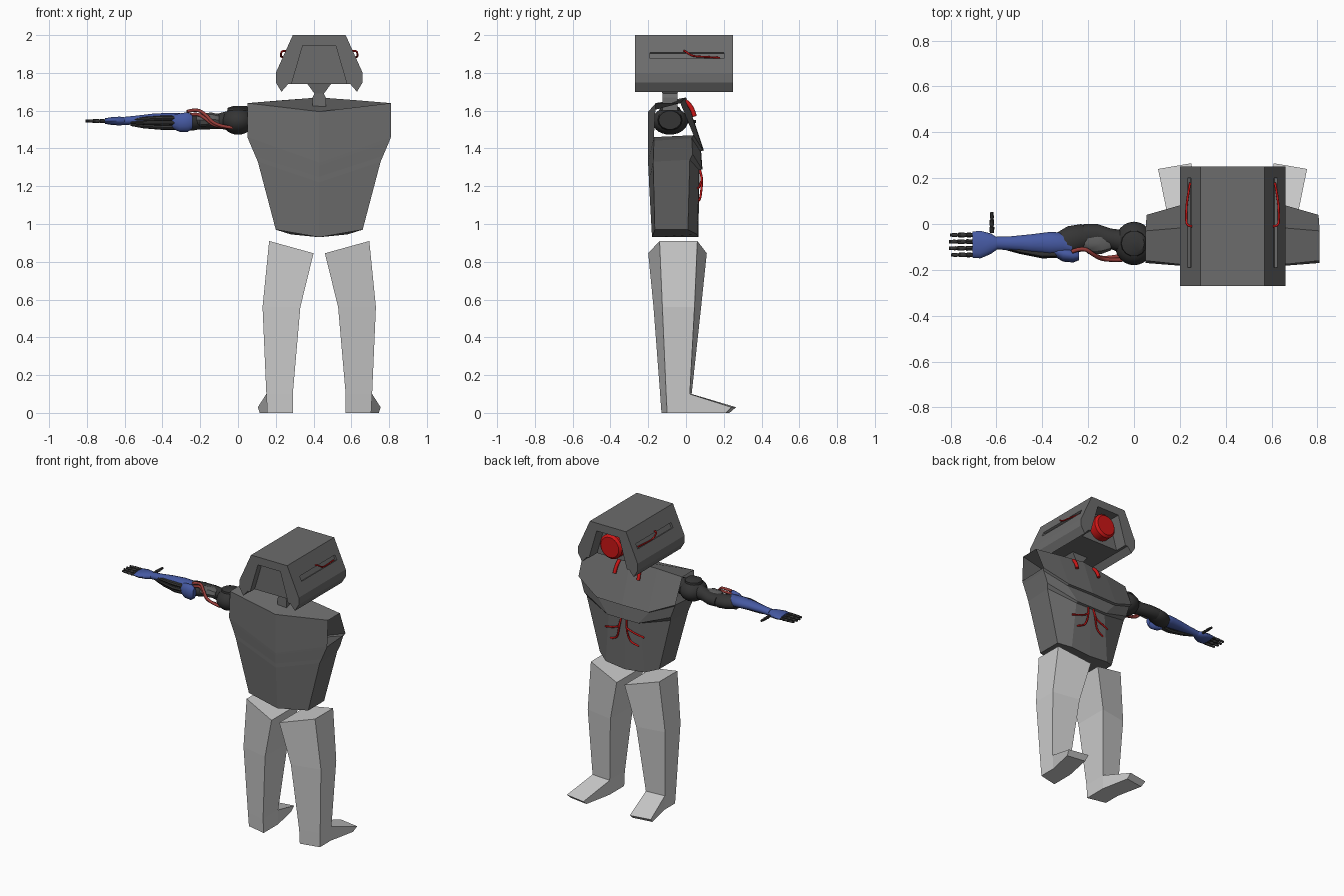
import bpy, bmesh, math

if "Cube" in bpy.data.objects:
    bpy.data.objects.remove(bpy.data.objects["Cube"])

MID = 0.43  # centre line of head, torso and legs


def material(name, r, g, b):
    m = bpy.data.materials.new(name)
    m.use_nodes = True
    m.diffuse_color = (r, g, b, 1)
    m.node_tree.nodes["Principled BSDF"].inputs["Base Color"].default_value = (r, g, b, 1)
    return m


ARMOUR = material("armour grey", 0.15, 0.15, 0.15)
PALE = material("pale grey", 0.6, 0.6, 0.6)
BLACK = material("joint black", 0.035, 0.035, 0.035)
STEEL = material("steel grey", 0.11, 0.11, 0.11)
BLUE = material("blue plating", 0.06, 0.1, 0.36)
RED = material("signal red", 0.6, 0.008, 0.008)
CABLE = material("dull red cable", 0.3, 0.045, 0.04)


def link(name, data, mat, x=0.0):
    data.materials.append(mat)
    ob = bpy.data.objects.new(name, data)
    ob.location.x = x
    bpy.context.collection.objects.link(ob)
    return ob


def loft(name, rows, mat, x=0.0, skip=(), caps=None, smooth=False):
    """Skin closed rows of points; skip lists (row, side) gaps."""
    bm = bmesh.new()
    n = len(rows[0])
    grid = [[bm.verts.new(p) for p in row] for row in rows]
    for i in range(len(rows) - 1):
        for j in range(n):
            if (i, j) not in skip:
                k = (j + 1) % n
                bm.faces.new((grid[i][j], grid[i][k], grid[i + 1][k], grid[i + 1][j]))
    for cap in caps or [range(n)]:
        bm.faces.new([grid[0][j] for j in cap])
        bm.faces.new([grid[-1][j] for j in cap])
    bmesh.ops.recalc_face_normals(bm, faces=bm.faces)
    me = bpy.data.meshes.new(name)
    bm.to_mesh(me)
    bm.free()
    if smooth:
        me.shade_smooth()
        me.set_sharp_from_angle(angle=math.radians(40))
    return link(name, me, mat, x)


def limb(name, stations, mat, axis=0, n=14):
    """Round part: stations are (position on axis, centre a, centre b, radius a, radius b)."""
    rows = []
    for t, a, b, ra, rb in stations:
        row = []
        for k in range(n):
            w = math.tau * k / n
            p = [a + ra * math.cos(w), b + rb * math.sin(w)]
            p.insert(axis, t)
            row.append(p)
        rows.append(row)
    return loft(name, rows, mat, smooth=True)


def tube(name, pts, r, mat, x=0.0):
    cu = bpy.data.curves.new(name, "CURVE")
    cu.dimensions = "3D"
    cu.bevel_depth, cu.bevel_resolution, cu.resolution_u = r, 2, 6
    cu.use_fill_caps = True
    s = cu.splines.new("NURBS")
    s.points.add(len(pts) - 1)
    for p, co in zip(s.points, pts):
        p.co = (*co, 1)
    s.order_u, s.use_endpoint_u = 3, True
    return link(name, cu, mat, x)


def prism(name, profile, y0, y1, mat):
    return loft(name, [[(u, y, z) for u, z in profile] for y in (y0, y1)], mat, MID)


def mirror(ob):
    ob.modifiers.new("Mirror", "MIRROR").use_mirror_merge = False


def both(half):
    """Complete a half profile with its mirror image."""
    return half + [(-u, z) for u, z in reversed(half)]


# Torso: hollow shell, open at the shoulders
# each row: front centre, front mid, front outer, back outer, back centre
half_rows = [
    [(0, 0, 1.67), (.2, -.015, 1.655), (.38, -.03, 1.64), (.38, -.16, 1.64), (0, -.2, 1.595)],
    [(0, .095, 1.39), (.2, .09, 1.39), (.375, .04, 1.47), (.38, -.17, 1.46), (0, -.2, 1.325)],
    [(0, .08, 1.385), (.2, .075, 1.385), (.365, .03, 1.455), (.372, -.17, 1.44), (0, -.2, 1.31)],
    [(0, .087, 1.29), (.12, .085, 1.29), (.335, .035, 1.37), (.338, -.172, 1.36), (0, -.197, 1.25)],
    [(0, .072, 1.285), (.12, .07, 1.285), (.325, .02, 1.34), (.325, -.174, 1.33), (0, -.196, 1.22)],
    [(0, .065, .93), (.15, .06, .945), (.23, .01, .97), (.23, -.165, .97), (0, -.18, .93)],
]
rows = [h + [(-u, y, z) for u, y, z in h[3:0:-1]] for h in half_rows]
loft("torso", rows, ARMOUR, MID, skip=((0, 2), (0, 5)), caps=[(0, 1, 2, 3, 4), (4, 5, 6, 7, 0)])

# Head: prism with a recess at each end and a slot along each side
head = prism("head", both([(.14, 2), (.23, 1.8), (.23, 1.75), (.2, 1.7), (.165, 1.74)]), -.27, .25, ARMOUR)
recess = both([(.087, 1.945), (.153, 1.72)])
cutters = [prism("back_recess_cutter", recess, -.3, -.22, ARMOUR),
           prism("front_recess_cutter", recess, .16, .3, ARMOUR)]
for side in (1, -1):
    slot = [(side * (.19 - .41 * t + .91 * d), 1.892 + .91 * t + .41 * d)
            for t, d in ((-.018, -.015), (.018, -.015), (.018, .02), (-.018, .02))]
    cutters.append(prism("slot_cutter", slot, -.19, .2, ARMOUR))
for c in cutters:
    c.hide_render = True
    mod = head.modifiers.new("Cut", "BOOLEAN")
    mod.operation, mod.solver, mod.object = "DIFFERENCE", "EXACT", c
carved = bpy.data.meshes.new_from_object(head.evaluated_get(bpy.context.evaluated_depsgraph_get()))
head.modifiers.clear()
head.data = carved
for c in cutters:
    bpy.data.objects.remove(c)

# Eye, neck and head cables
limb("eye", [(.15, MID, 1.845, .085, .085), (.215, MID, 1.845, .085, .085),
             (.23, MID, 1.845, .07, .07)], RED, axis=1, n=20)
loft("neck", [[(sx * w, -.085 + sy * d, z) for sx, sy in ((1, 1), (-1, 1), (-1, -1), (1, -1))]
              for z, w, d in ((1.745, .065, .05), (1.69, .025, .04), (1.67, .035, .04), (1.6, .035, .04))],
     ARMOUR, MID)
mirror(tube("head_cable", [(.175, -.01, 1.915), (.2, -.01, 1.92), (.203, .03, 1.888),
                           (.2, .1, 1.885), (.185, .18, 1.88)], .005, RED, MID))

# Chest and belly cables
mirror(tube("collar_cable", [(.085, -.005, 1.65), (.088, .03, 1.63), (.092, .045, 1.57)], .012, RED, MID))
for name, out, drop in (("upper", .15, 1.19), ("lower", .11, 1.12)):
    mirror(tube(name + "_belly_cable", [(.02, .07, 1.3), (.025, .088, 1.24), (.045, .078, drop + .03),
                                        (out * .7, .073, drop + .01), (out, .064, drop)], .006, RED, MID))

# Legs and feet
# each row: outer front, inner front, inner back, outer back
leg_rows = [
    [(.265, .06, .91), (.03, .11, .845), (.03, -.2, .845), (.265, -.14, .91)],
    [(.3, .045, .56), (.1, .08, .56), (.1, -.172, .56), (.3, -.125, .56)],
    [(.28, .02, .1), (.14, .03, .1), (.14, -.137, .1), (.28, -.105, .1)],
    [(.275, .02, 0), (.14, .03, 0), (.14, -.13, 0), (.275, -.1, 0)],
]
mirror(loft("legs", leg_rows, PALE, MID))
ankle = [leg_rows[2][0], leg_rows[2][1], leg_rows[3][1], leg_rows[3][0]]
toe = [(.325, .24, .03), (.18, .265, .03), (.18, .23, 0), (.315, .21, 0)]
mirror(loft("feet", [ankle, toe], PALE, MID))

# Shoulder
bpy.ops.mesh.primitive_uv_sphere_add(segments=24, ring_count=14, radius=1, location=(0, -.085, 1.545))
ball = bpy.context.object
ball.name = "shoulder_ball"
ball.scale = (.085, .095, .072)
ball.data.materials.append(BLACK)
ball.data.shade_smooth()
limb("shoulder_mount", [(.11, -.085, 1.55, .06, .05), (.02, -.085, 1.55, .07, .06)], BLACK)
limb("shoulder_cap", [(1.58, 0, -.085, .06, .06), (1.615, 0, -.085, .055, .055),
                      (1.625, .01, -.085, .035, .035)], BLACK, axis=2)

# Upper arm and elbow
limb("upper_arm", [(-.06, -.075, 1.548, .05, .05), (-.1, -.065, 1.545, .045, .042),
                   (-.16, -.045, 1.54, .045, .04), (-.22, -.05, 1.54, .05, .04)], BLACK)
limb("upper_arm_plate", [(-.1, -.085, 1.55, .03, .03), (-.14, -.085, 1.555, .045, .035),
                         (-.2, -.085, 1.55, .045, .035), (-.22, -.08, 1.55, .03, .025)], STEEL, n=8)
limb("elbow", [(-.19, -.06, 1.54, .035, .035), (-.23, -.06, 1.54, .06, .045),
               (-.29, -.075, 1.54, .065, .045), (-.34, -.085, 1.54, .045, .04)], BLACK)
for off in (0, .022):
    tube("arm_cable", [(-.27, -.12, 1.595 - off), (-.22, -.1, 1.61 - off), (-.17, -.14, 1.58 - off),
                       (-.12, -.16 + off / 3, 1.52 - off / 3), (-.03, -.155 + off, 1.51)], .009, CABLE)

# Forearm plating with exposed rods along the back
limb("forearm", [(-.27, -.1, 1.55, .03, .03), (-.31, -.085, 1.552, .048, .036),
                 (-.37, -.085, 1.555, .05, .034), (-.45, -.085, 1.555, .04, .03),
                 (-.54, -.084, 1.55, .03, .024), (-.6, -.083, 1.546, .028, .022)], BLUE)
limb("elbow_guard", [(-.24, -.14, 1.54, .018, .035), (-.265, -.138, 1.54, .03, .053),
                     (-.31, -.13, 1.537, .034, .05), (-.35, -.115, 1.54, .025, .035)], BLUE)
for z, y in ((1.512, -.105), (1.535, -.118), (1.56, -.114)):
    limb("forearm_rod", [(-.33, y - .01, z, .02, .013), (-.4, y - .014, z, .018, .014),
                         (-.5, y + .002, 1.54 + (z - 1.54) * .8, .014, .011),
                         (-.57, y + .015, 1.54 + (z - 1.54) * .5, .008, .007)], BLACK, n=8)
limb("wrist", [(-.585, -.083, 1.545, .024, .018), (-.625, -.085, 1.545, .024, .018)], BLACK)

# Hand
limb("palm", [(-.6, -.085, 1.545, .028, .02), (-.625, -.086, 1.545, .045, .024),
              (-.67, -.09, 1.545, .06, .021), (-.705, -.09, 1.545, .057, .015)], BLUE)
joint = ((0, .009), (.03, .011), (.033, .008), (.038, .008), (.041, .01),
         (.068, .01), (.071, .007), (.076, .007), (.079, .009), (.108, .007))
for i, length in enumerate((.95, 1, 1, .92)):
    y = -.048 - .029 * i
    limb("finger", [(-.7 - t * length, y, 1.545, r, r) for t, r in joint], BLACK, n=8)
limb("thumb", [(-.04 + t * .85, -.62, 1.543, r, r) for t, r in joint], BLACK, axis=1, n=8)
